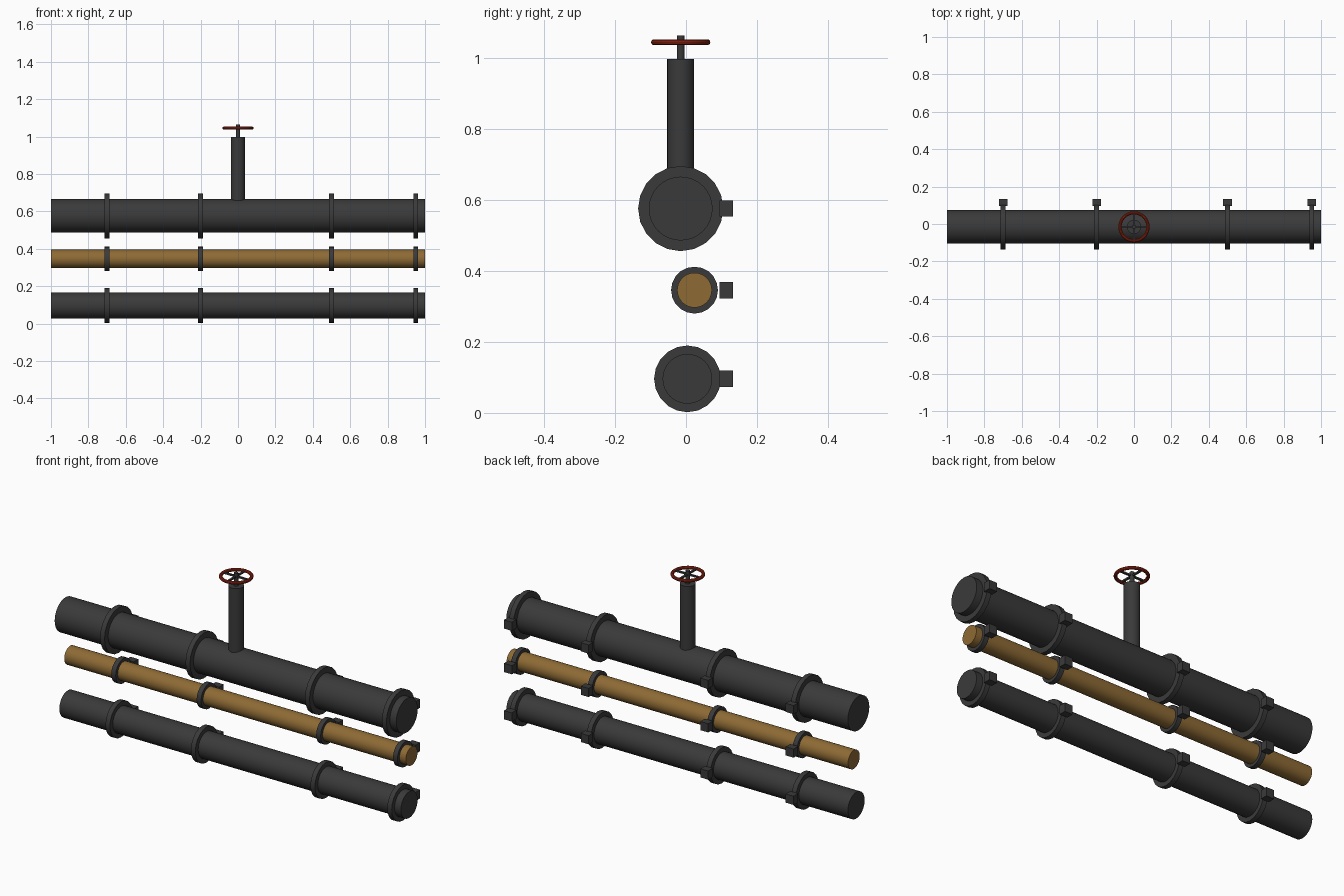
import bpy
import math

if "Cube" in bpy.data.objects:
    bpy.data.objects.remove(bpy.data.objects["Cube"], do_unlink=True)


def material(name, rgb):
    m = bpy.data.materials.new(name)
    m.use_nodes = True
    m.diffuse_color = (*rgb, 1)
    m.node_tree.nodes["Principled BSDF"].inputs["Base Color"].default_value = (*rgb, 1)
    return m


iron = material("dark iron", (0.042, 0.042, 0.042))
brass = material("aged brass", (0.27, 0.145, 0.035))
red = material("red paint", (0.33, 0.022, 0.008))


def finish(name, mat, smooth=True):
    ob = bpy.context.object
    ob.name = name
    ob.data.materials.append(mat)
    if smooth:
        bpy.ops.object.shade_smooth_by_angle(angle=math.radians(30))
    return ob


def cylinder(name, mat, loc, radius, length, axis="Z", sides=32):
    rot = {"X": (0, math.pi / 2, 0), "Y": (math.pi / 2, 0, 0), "Z": (0, 0, 0)}[axis]
    bpy.ops.mesh.primitive_cylinder_add(vertices=sides, radius=radius, depth=length,
                                        location=loc, rotation=rot)
    return finish(name, mat)


def box(name, mat, loc, size, turn=0):
    bpy.ops.mesh.primitive_cube_add(size=1, location=loc, rotation=(0, 0, turn))
    bpy.context.object.scale = size
    return finish(name, mat, False)


# Three horizontal pipes: name, colour, y, z, pipe radius, clamp radius
pipes = [
    ("upper", iron, -0.015, 0.576, 0.09, 0.12),
    ("middle", brass, 0.024, 0.346, 0.049, 0.066),
    ("lower", iron, 0.004, 0.096, 0.07, 0.094),
]
clamp_x = (-0.7, -0.2, 0.5, 0.95)

for name, mat, y, z, r, clamp_r in pipes:
    cylinder(name + "_pipe", mat, (0, y, z), r, 2, "X")
    # Clamp rings with wall brackets behind
    for i, x in enumerate(clamp_x):
        cylinder(f"{name}_clamp_{i}", iron, (x, y, z), clamp_r, 0.026, "X", 20)
        box(f"{name}_bracket_{i}", iron, (x, 0.114, z), (0.046, 0.038, 0.046))

# Valve riser and stem
valve_y = -0.015
cylinder("valve_riser", iron, (0, valve_y, 0.787), 0.038, 0.42, sides=24)
cylinder("valve_stem", iron, (0, valve_y, 1.03), 0.011, 0.068, sides=16)

# Handwheel rim and crossed spokes
bpy.ops.mesh.primitive_torus_add(location=(0, valve_y, 1.045), major_radius=0.075,
                                 minor_radius=0.0085, major_segments=32, minor_segments=10)
finish("handwheel_rim", red)
for i in range(2):
    box(f"handwheel_spoke_{i}", iron, (0, valve_y, 1.045), (0.15, 0.01, 0.008), i * math.pi / 2)
